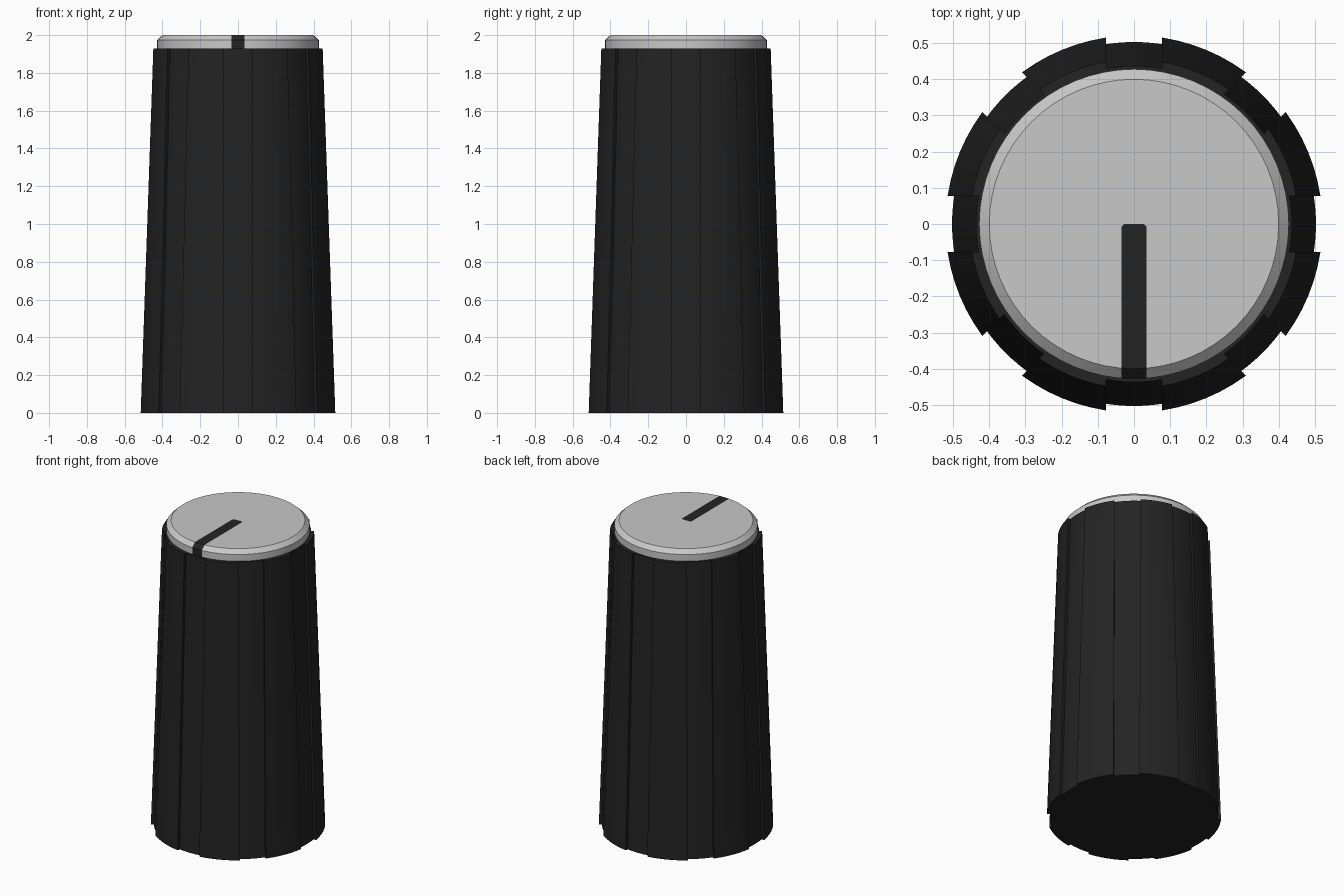
import bpy, bmesh
from math import asin, cos, sin, pi, tau

if "Cube" in bpy.data.objects:
    bpy.data.objects.remove(bpy.data.objects["Cube"])


def material(name, rgb):
    m = bpy.data.materials.new(name)
    m.diffuse_color = (*rgb, 1)
    m.use_nodes = True
    m.node_tree.nodes["Principled BSDF"].inputs["Base Color"].default_value = (*rgb, 1)
    return m


BLACK = material("black plastic", (0.017, 0.017, 0.017))
GREY = material("light grey plastic", (0.58, 0.58, 0.58))


def loft(rings):
    """Skin a stack of equal-length rings and close both ends."""
    bm = bmesh.new()
    loops = [[bm.verts.new(p) for p in ring] for ring in rings]
    n = len(loops[0])
    for a, b in zip(loops, loops[1:]):
        for i in range(n):
            j = (i + 1) % n
            bm.faces.new((a[i], a[j], b[j], b[i]))
    bm.faces.new(loops[0][::-1])
    bm.faces.new(loops[-1])
    return bm


def finish(bm, name, mats):
    mesh = bpy.data.meshes.new(name)
    bm.to_mesh(mesh)
    bm.free()
    for m in mats:
        mesh.materials.append(m)
    ob = bpy.data.objects.new(name, mesh)
    bpy.context.collection.objects.link(ob)
    bpy.ops.object.select_all(action='DESELECT')
    bpy.context.view_layer.objects.active = ob
    ob.select_set(True)
    bpy.ops.object.shade_smooth_by_angle()
    return ob


def grip_ring(r, z, depth=0.018, half_width=0.078, grooves=8, steps=6):
    """Circle with shallow grooves of constant width."""
    pts = []
    for k in range(grooves):
        mid = k * tau / grooves
        a_in = asin(half_width / (r - depth))
        a_out = asin(half_width / r)
        spans = ((r - depth, mid - a_in, mid + a_in),
                 (r, mid + a_out, mid + tau / grooves - a_out))
        for rad, a, b in spans:
            for s in range(steps + 1):
                t = a + (b - a) * s / steps
                pts.append((rad * cos(t), rad * sin(t), z))
    return pts


def circle(r, z, n=64):
    return [(r * cos(i * tau / n), r * sin(i * tau / n), z) for i in range(n)]


# Tapered grip with eight grooves
finish(loft([grip_ring(0.521, 0), grip_ring(0.455, 1.93)]), "grip_body", [BLACK])

# Chamfered cap, with the pointer line cut into its surface
bm = loft([circle(0.428, 1.92), circle(0.428, 1.974), circle(0.4, 2.0)])
W = 0.035
cuts = [((W, 0, 0), (1, 0, 0)), ((-W, 0, 0), (-1, 0, 0)), ((0, 0, 0), (0, 1, 0)),
        ((W, -0.008, 0), (1, 1, 0)), ((-W, -0.008, 0), (-1, 1, 0))]
for co, no in cuts:
    bmesh.ops.bisect_plane(bm, geom=bm.verts[:] + bm.edges[:] + bm.faces[:],
                           plane_co=co, plane_no=no, dist=1e-5)
for f in bm.faces:
    c = f.calc_center_median()
    inside = abs(c.x) < W and c.y < 0 and abs(c.x) + c.y < W - 0.008
    f.material_index = 1 if inside else 0
finish(bm, "cap_with_pointer", [GREY, BLACK])
